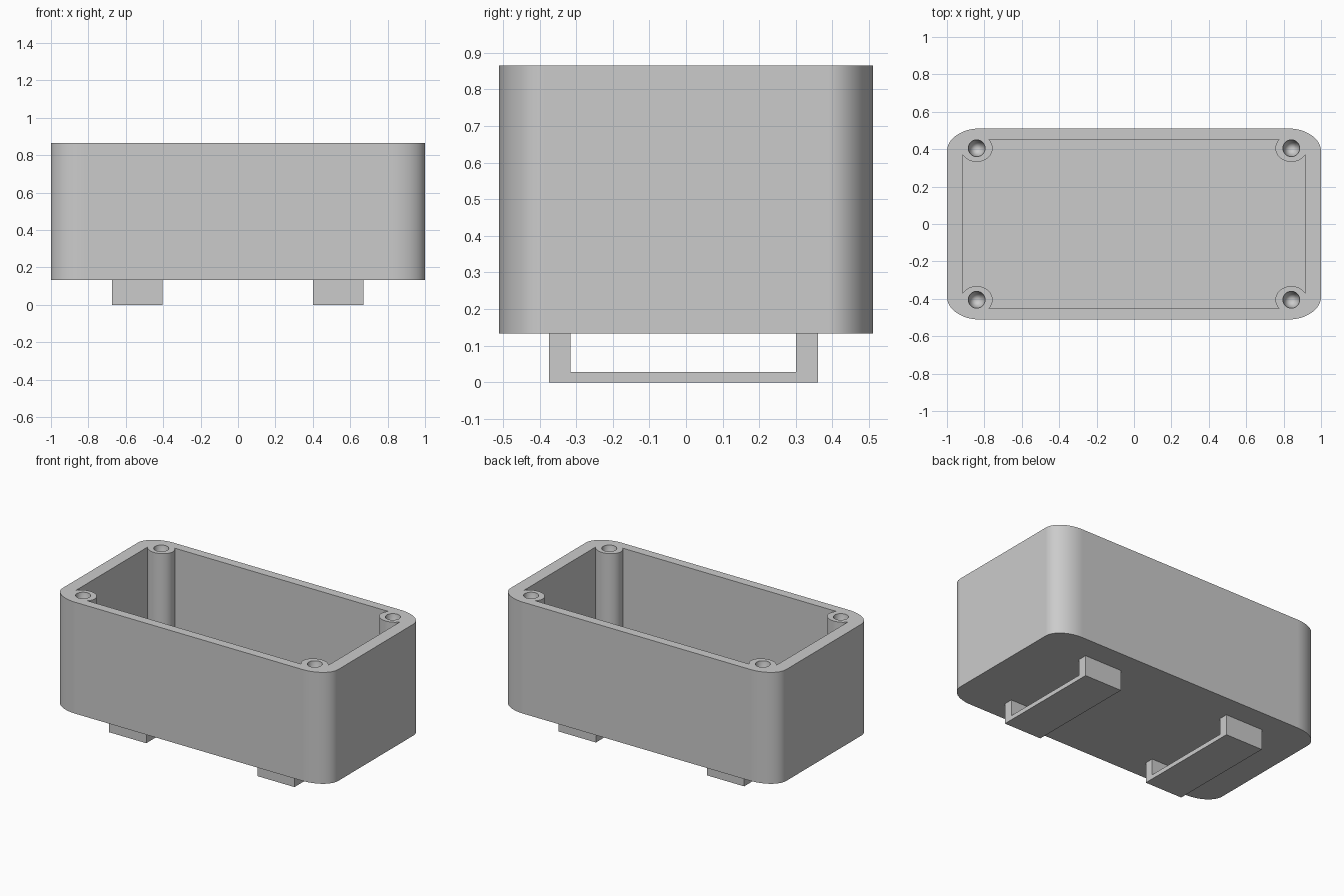
import bpy
import bmesh
import math
from mathutils import Vector

if "Cube" in bpy.data.objects:
    bpy.data.objects.remove(bpy.data.objects["Cube"])

BASE, TOP, FLOOR = 0.134, 0.865, 0.22

grey = bpy.data.materials.new("plain grey")
grey.diffuse_color = (0.6, 0.6, 0.6, 1)
grey.use_nodes = True
grey.node_tree.nodes["Principled BSDF"].inputs["Base Color"].default_value = grey.diffuse_color


def prism(name, points, vector, tip=None):
    """Extrude a closed outline of 3D points; tip optionally gives the start cap a cone."""
    bm = bmesh.new()
    cap = bm.faces.new([bm.verts.new(p) for p in points])
    new = bmesh.ops.extrude_face_region(bm, geom=[cap], use_keep_orig=True)["geom"]
    moved = [v for v in new if isinstance(v, bmesh.types.BMVert)]
    bmesh.ops.translate(bm, verts=moved, vec=Vector(vector))
    if tip is not None:
        poked = bmesh.ops.poke(bm, faces=[cap])
        poked["verts"][0].co.z = tip
    bmesh.ops.recalc_face_normals(bm, faces=bm.faces)
    mesh = bpy.data.meshes.new(name)
    bm.to_mesh(mesh)
    bm.free()
    mesh.materials.append(grey)
    obj = bpy.data.objects.new(name, mesh)
    bpy.context.collection.objects.link(obj)
    return obj


def cut(target, cutter):
    """Subtract the cutter from the target and remove it."""
    mod = target.modifiers.new("cut", "BOOLEAN")
    mod.operation, mod.solver, mod.object = "DIFFERENCE", "EXACT", cutter
    bpy.context.view_layer.objects.active = target
    bpy.ops.object.modifier_apply(modifier=mod.name)
    bpy.data.objects.remove(cutter)


def arc(cx, cy, rx, ry, start, end, steps):
    angles = [math.radians(start + (end - start) * i / steps) for i in range(steps + 1)]
    return [(cx + rx * math.cos(a), cy + ry * math.sin(a)) for a in angles]


def at_z(points, z):
    return [(x, y, z) for x, y in points]


# Box body with rounded vertical corners
HX, HY, RX, RY = 1.0, 0.511, 0.178, 0.122
outline = []
for i, (sx, sy) in enumerate([(1, 1), (-1, 1), (-1, -1), (1, -1)]):
    outline += arc(sx * (HX - RX), sy * (HY - RY), RX, RY, 90 * i, 90 * i + 90, 16)
body = prism("box_body", at_z(outline, BASE), (0, 0, TOP - BASE))

# Inner cavity, leaving a screw post in each corner
CX, CY = 0.917, 0.452
PX, PY = 0.841, 0.405
corners = [(sx, sy) for sx in (-1, 1) for sy in (-1, 1)]
cavity = prism("cavity_cutter", at_z([(-CX, -CY), (CX, -CY), (CX, CY), (-CX, CY)], FLOOR),
               (0, 0, 1))
for sx, sy in corners:
    post = arc(0, 0, 0.085, 0.073, 90, 360, 36) + [(0.085, 0.073)]
    post = [(sx * (PX + x), sy * (PY + y)) for x, y in post]
    cut(cavity, prism("post_cutter", at_z(post, 0), (0, 0, 2)))
cut(body, cavity)

# Tapered screw holes
for sx, sy in corners:
    ring = arc(sx * PX, sy * PY, 0.045, 0.045, 0, 360, 32)[:-1]
    cut(body, prism("screw_hole_cutter", at_z(ring, TOP - 0.005), (0, 0, 0.2), tip=TOP - 0.3))

# Strap loops under the floor
loop = [(-0.374, BASE), (-0.374, 0), (0.36, 0), (0.36, BASE),
        (0.301, BASE), (0.301, 0.028), (-0.316, 0.028), (-0.316, BASE)]
for name, x in (("strap_loop_left", -0.674), ("strap_loop_right", 0.402)):
    prism(name, [(x, y, z) for y, z in loop], (0.27, 0, 0))

# Smooth the curved walls, keep edges sharp and large faces flat
bpy.ops.object.select_all(action="DESELECT")
body.select_set(True)
bpy.context.view_layer.objects.active = body
bpy.ops.object.shade_smooth_by_angle(angle=math.radians(30))
normals = body.modifiers.new("flat_walls", "WEIGHTED_NORMAL")
normals.keep_sharp = True
